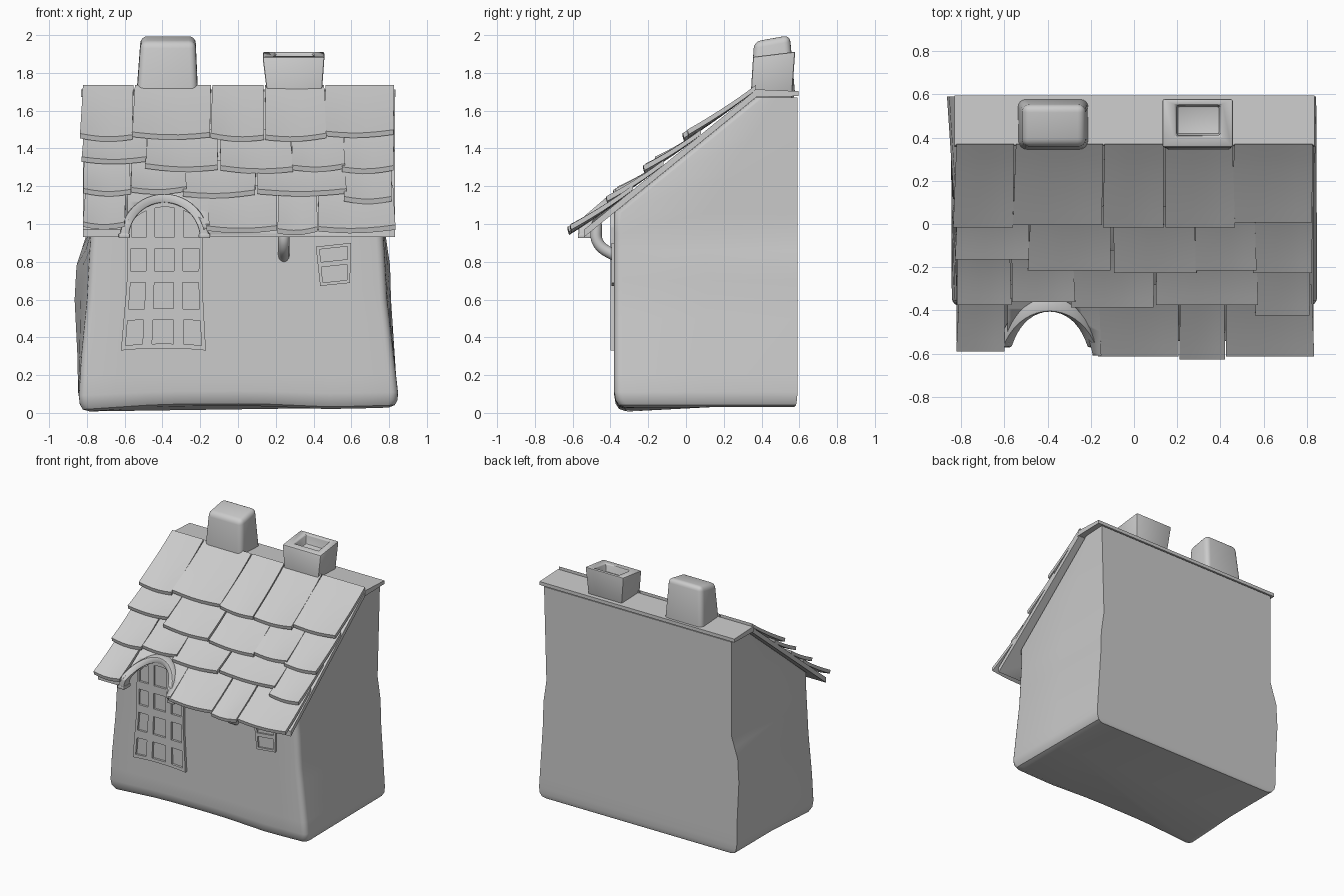
import bpy, bmesh, math, random
from mathutils import Vector

random.seed(4)
cube = bpy.data.objects.get("Cube")
if cube:
    bpy.data.objects.remove(cube, do_unlink=True)

STONE = bpy.data.materials.new("warm_grey")
STONE.use_nodes = True
GREY = (0.6, 0.6, 0.6, 1)
STONE.diffuse_color = GREY
STONE.node_tree.nodes["Principled BSDF"].inputs["Base Color"].default_value = GREY

SLOPE, RIDGE_Y, RIDGE_Z = 0.813, 0.37, 1.67
FRONT, BACK = -0.38, 0.59


def roof_z(y):
    return RIDGE_Z + SLOPE * (y - RIDGE_Y)


def roof_y(z):
    return RIDGE_Y + (z - RIDGE_Z) / SLOPE


def lerp(a, b, t):
    return a + (b - a) * t


def table(rows, z):
    """Interpolate the rows of a small table by their first column."""
    for a, b in zip(rows, rows[1:]):
        if z <= b[0]:
            t = max(0, (z - a[0]) / (b[0] - a[0]))
            return [lerp(p, q, t) for p, q in zip(a[1:], b[1:])]
    return rows[-1][1:]


def activate(ob):
    bpy.ops.object.select_all(action='DESELECT')
    ob.select_set(True)
    bpy.context.view_layer.objects.active = ob


def finish(name, bm, angle=35, bevel=0, segments=2):
    bmesh.ops.recalc_face_normals(bm, faces=bm.faces[:])
    mesh = bpy.data.meshes.new(name)
    bm.to_mesh(mesh)
    bm.free()
    ob = bpy.data.objects.new(name, mesh)
    bpy.context.collection.objects.link(ob)
    mesh.materials.append(STONE)
    activate(ob)
    if bevel:
        mod = ob.modifiers.new("Bevel", 'BEVEL')
        mod.width, mod.segments = bevel, segments
        bpy.ops.object.modifier_apply(modifier=mod.name)
    bpy.ops.object.shade_smooth_by_angle(angle=math.radians(angle))
    return ob


def loft(rings, closed=False):
    """Skin a list of closed rings; cap the ends, or join them if closed."""
    bm = bmesh.new()
    loops = [[bm.verts.new(p) for p in r] for r in rings]
    n = len(loops[0])
    for a, b in zip(loops, loops[1:] + ([loops[0]] if closed else [])):
        for i in range(n):
            j = (i + 1) % n
            bm.faces.new((a[i], a[j], b[j], b[i]))
    if not closed:
        bm.faces.new(loops[0])
        bm.faces.new(loops[-1])
    return bm


# Crooked walls: height, left front, left back, right front, right back
WALLS = [(0, -.85, -.845, .86, .85), (.3, -.83, -.85, .825, .83), (.6, -.80, -.865, .79, .81),
         (.78, -.79, -.855, .78, .805), (.95, -.78, -.80, .77, .78), (1.67, -.79, -.80, .79, .80)]
GROUND = [(-.85, -.03), (-.4, .005), (.1, .008), (.5, -.012), (.86, 0)]


def wall_ring(z, inset):
    lf, lb, rf, rb = table(WALLS, z)
    front = max(FRONT, roof_y(z)) + inset
    back, r = BACK - inset * .3, 0.04
    outline = []
    for k in range(5):
        a = math.pi / 2 * k / 4
        outline.append((lf + inset + r - r * math.cos(a), front + r - r * math.sin(a)))
    outline += [(lerp(lf + inset + r, rf - inset - r, k / 10), front) for k in range(1, 10)]
    for k in range(5):
        a = math.pi / 2 * k / 4
        outline.append((rf - inset - r + r * math.sin(a), front + r - r * math.cos(a)))
    outline.append((lerp(rf, rb, .5) - inset, lerp(front, back, .5)))
    outline += [(rb - inset, back), (lb + inset, back)]
    outline.append((lerp(lf, lb, .5) + inset, lerp(front, back, .5)))
    fade = max(0, 1 - z / .3)
    return [Vector((x, y, z + fade * table(GROUND, x)[0] * max(0, min(1, -y / .3)))) for x, y in outline]


levels = [(.03, .06), (.042, .025), (.07, .007), (.11, 0)]
levels += [(z, 0) for z in (.2, .3, .4, .5, .6, .7, .78, .86, .95, 1.06, 1.25, 1.45, 1.67)]
finish("walls", loft([wall_ring(z, i) for z, i in levels]))


def extrude_profile(name, profile, x0, x1):
    return finish(name, loft([[(x, y, z) for y, z in profile] for x in (x0, x1)]))


# Roof board and flat ridge
EAVE = -0.54
board = extrude_profile("roof_board", [(EAVE, roof_z(EAVE)), (RIDGE_Y, RIDGE_Z),
                        (RIDGE_Y, RIDGE_Z + .04), (EAVE, roof_z(EAVE) + .04)], -.82, .83)
extrude_profile("ridge_cap", [(.355, 1.672), (BACK + .005, 1.677), (BACK + .005, 1.703), (.365, 1.713)], -.83, .835)


# Overlapping bent shingles
def shingle(name, x0, x1, top_y, edge_z):
    low_y = roof_y(edge_z - .09)
    tilt, skew = random.uniform(-.012, .012), random.uniform(-.012, .012)
    rings = []
    for i in range(7):
        t = i / 6
        y = lerp(top_y, low_y, t)
        under, over = [], []
        for k in range(6):
            u = k / 5
            x = lerp(x0 + .004 - .006 * t, x1 - .004 + .004 * t, u) + skew * t
            z = roof_z(y) + .04 + .05 * t ** 1.6 + (u - .5) * tilt * t - .014 * t * math.sin(math.pi * u)
            under.append((x, y, z))
            over.append((x, y - .006 * t, z + .026))
        rings.append(under + over[::-1])
    return finish(name, loft(rings))


ROWS = [(.37, (-.825, -.55, -.14, .14, .46, .83), (1.45, 1.46, 1.45, 1.45, 1.47)),
        (.08, (-.82, -.48, -.1, .28, .56, .83), (1.33, 1.29, 1.28, 1.29, 1.28)),
        (-.12, (-.82, -.57, -.28, .1, .57, .82), (1.16, 1.17, 1.15, 1.16, 1.12)),
        (-.28, (-.81, -.59, -.16, .21, .42, .825), (.985, .97, .965, .955, .965))]
shingles = []
for r, (top, xs, edges) in enumerate(ROWS):
    for c in range(5):
        shingles.append(shingle(f"shingle_{r + 1}_{c + 1}", xs[c], xs[c + 1], top, edges[c]))

# Arched opening through the eave
AX, AZ = -.39, .925
ring = [(AX + .212 * math.cos(a), AZ + .212 * math.sin(a)) for a in (math.tau * k / 48 for k in range(48))]
cutter = finish("arch_cutter", loft([[(x, y, z) for x, z in ring] for y in (-.9, -.36)]))
cutter.hide_render = True
for ob in [board] + shingles[-5:-2]:
    activate(ob)
    mod = ob.modifiers.new("Arch", 'BOOLEAN')
    mod.object, mod.operation, mod.solver = cutter, 'DIFFERENCE', 'EXACT'
    bpy.ops.object.modifier_apply(modifier=mod.name)
bpy.data.objects.remove(cutter, do_unlink=True)

# Arch rim following the roof slope
rim = []
for k in range(25):
    a = math.pi * k / 24
    c, s = math.cos(a), math.sin(a)
    y = max(-.545, roof_y(AZ + .22 * s - .085))
    rim.append([(AX + r * c, y + d, AZ + r * s) for r, d in ((.188, -.025), (.235, -.025), (.235, .05), (.188, .05))])
finish("arch_rim", loft(rim), bevel=.008)
for side in (-1, 1):
    x = AX + side * .212
    foot = [[(x + a, y, z) for a, y in ((-.03, -.572), (.03, -.572), (.03, -.49), (-.03, -.49))] for z in (.925, .95)]
    finish("arch_foot_" + ("right" if side < 0 else "left"), loft(foot), bevel=.005)


# Pane lattices: a warped grid with the panes left open over a backing plate
def lattice(name, us, vs, warp, y, depth, open_panes):
    def refine(vals):
        return [lerp(a, b, k / 3) for a, b in zip(vals, vals[1:]) for k in range(3)] + [vals[-1]]
    fu, fv = refine(us), refine(vs)
    bm = bmesh.new()
    grid = [[bm.verts.new((warp(u, v)[0], y, warp(u, v)[1])) for u in fu] for v in fv]
    faces = []
    for j in range(len(fv) - 1):
        for i in range(len(fu) - 1):
            if not (open_panes and (i // 3) % 2 and (j // 3) % 2):
                faces.append(bm.faces.new((grid[j][i], grid[j][i + 1], grid[j + 1][i + 1], grid[j + 1][i])))
    back = bmesh.ops.extrude_face_region(bm, geom=faces)["geom"]
    for v in back:
        if isinstance(v, bmesh.types.BMVert):
            v.co.y += depth
    # keep the front skin that the extrusion started from
    if not any(f.is_valid and f in bm.faces for f in faces):
        bmesh.ops.holes_fill(bm, edges=bm.edges[:])
    return finish(name, bm)


def door_warp(u, v):
    z = min(v, .93)
    half = lerp(.225, .2, min(1, (z - .33) / .35))
    x = lerp(-.395, -.385, (z - .33) / .6) + u * half
    sag = .012 * (u * u - .6) * max(0, 1 - (z - .33) / .3)
    rise = max(0, v - .93) * math.sqrt(1 - (.96 * u) ** 2)
    return x, z + rise - sag


DOOR_U = [-1, -.9, -.5, -.27, .24, .48, .9, 1]
DOOR_V = [.335, .36, .49, .55, .69, .75, .87, .93, 1.09, 1.125]
lattice("door_frame", DOOR_U, DOOR_V, door_warp, -.4, .04, True)
lattice("door_panes", DOOR_U, DOOR_V, door_warp, -.384, .03, False)


def window_warp(u, v):
    return lerp(lerp(.435, .412, v), lerp(.593, .598, v), u), lerp(lerp(.672, .88, v), lerp(.688, .9, v), u)


WIN_U, WIN_V = [0, .1, .9, 1], [0, .08, .47, .6, .92, 1]
lattice("small_window_frame", WIN_U, WIN_V, window_warp, -.395, .03, True)
lattice("small_window_panes", WIN_U, WIN_V, window_warp, -.382, .02, False)


# Chimneys: base and top given as x0, x1, y0, y1, front z, back z
def tapered(*sections):
    return loft([[(x0, y0, zf), (x1, y0, zf), (x1, y1, zb), (x0, y1, zb)]
                 for x0, x1, y0, y1, zf, zb in sections])


finish("tall_chimney", tapered((-.54, -.21, .34, .58, 1.62, 1.66), (-.515, -.225, .36, .55, 1.965, 2.0)),
       bevel=.035, segments=4)
finish("open_chimney", tapered((.16, .44, .34, .56, 1.64, 1.66), (.13, .458, .355, .578, 1.885, 1.912),
                               (.195, .4, .41, .55, 1.891, 1.908), (.2, .395, .415, .545, 1.83, 1.835)),
       bevel=.01)

# Bent drain pipe under the eave
curve = bpy.data.curves.new("drain_pipe", 'CURVE')
curve.dimensions, curve.bevel_depth, curve.bevel_resolution = '3D', .03, 4
curve.use_fill_caps = True
spline = curve.splines.new('BEZIER')
path = [(-.475, 1.0), (-.465, .9), (-.36, .822)]
spline.bezier_points.add(len(path) - 1)
for p, (y, z) in zip(spline.bezier_points, path):
    p.co = (.243, y, z)
    p.handle_left_type = p.handle_right_type = 'AUTO'
curve.materials.append(STONE)
bpy.context.collection.objects.link(bpy.data.objects.new("drain_pipe", curve))
